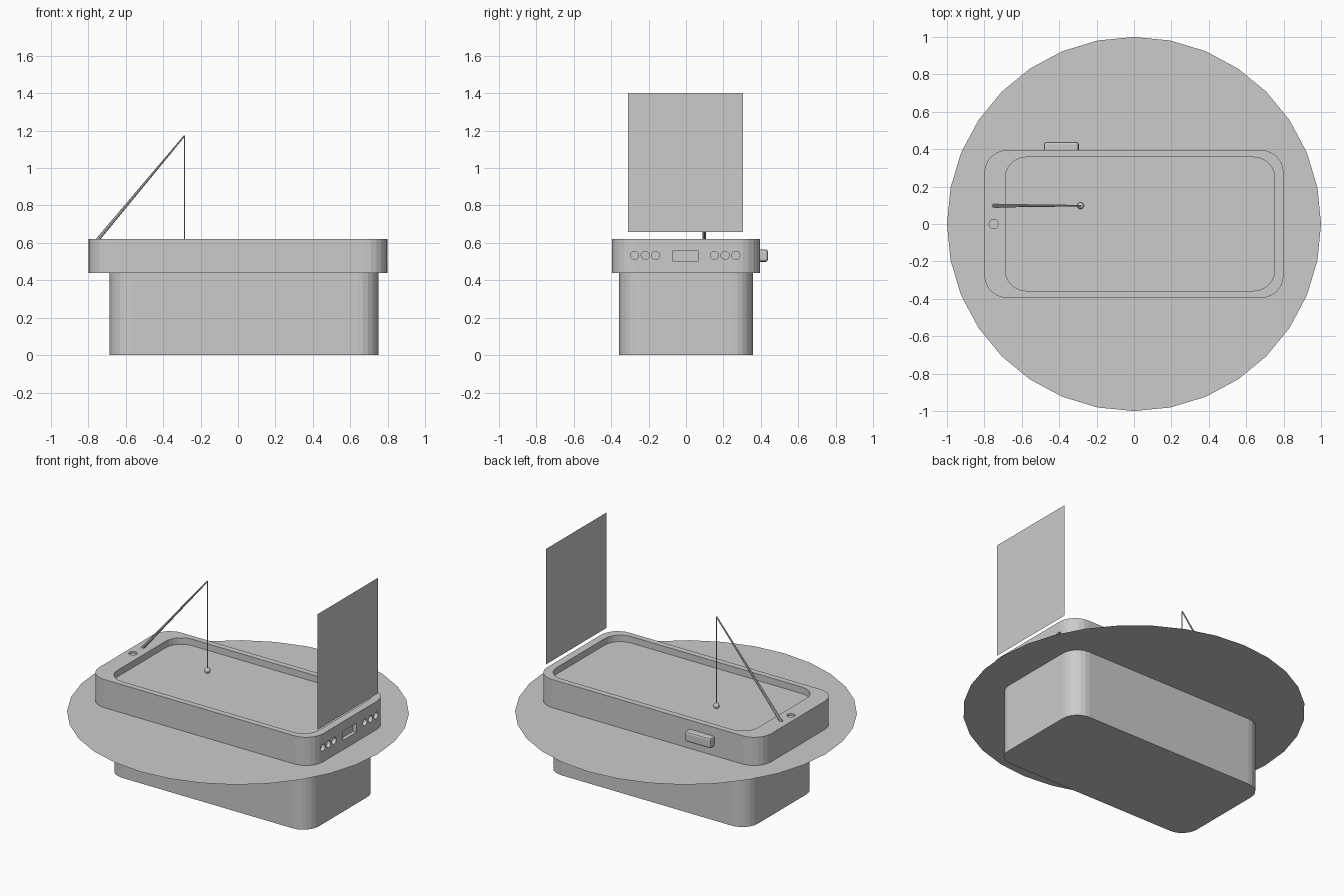
import bpy, bmesh
from math import cos, sin, pi
from mathutils import Vector, Matrix

if "Cube" in bpy.data.objects:
    bpy.data.objects.remove(bpy.data.objects["Cube"])


def make_object(name, bm):
    bmesh.ops.recalc_face_normals(bm, faces=bm.faces)
    mesh = bpy.data.meshes.new(name)
    bm.to_mesh(mesh)
    bm.free()
    ob = bpy.data.objects.new(name, mesh)
    bpy.context.collection.objects.link(ob)
    return ob


def rounded_slab(name, x0, x1, y0, y1, z0, z1, r, seg=6):
    """Rounded rectangle extruded upwards."""
    bm = bmesh.new()
    corners = [(x1 - r, y1 - r), (x0 + r, y1 - r), (x0 + r, y0 + r), (x1 - r, y0 + r)]
    verts = []
    for q, (cx, cy) in enumerate(corners):
        for i in range(seg + 1):
            a = (q + i / seg) * pi / 2
            verts.append(bm.verts.new((cx + r * cos(a), cy + r * sin(a), z0)))
    face = bm.faces.new(verts)
    ext = bmesh.ops.extrude_face_region(bm, geom=[face], use_keep_orig=True)
    top = [g for g in ext["geom"] if isinstance(g, bmesh.types.BMVert)]
    bmesh.ops.translate(bm, verts=top, vec=(0, 0, z1 - z0))
    return make_object(name, bm)


def rod(name, a, b, r1, r2, sides=8):
    """Tapered cylinder between two points."""
    a, b = Vector(a), Vector(b)
    d = b - a
    mat = Matrix.Translation((a + b) / 2) @ d.to_track_quat('Z', 'Y').to_matrix().to_4x4()
    bm = bmesh.new()
    bmesh.ops.create_cone(bm, cap_ends=True, segments=sides, radius1=r1, radius2=r2,
                          depth=d.length, matrix=mat)
    return make_object(name, bm)


def box(name, centre, size, bevel=0.0):
    bm = bmesh.new()
    bmesh.ops.create_cube(bm, size=1, matrix=Matrix.Translation(centre) @ Matrix.Diagonal((*size, 1)))
    if bevel:
        bmesh.ops.bevel(bm, geom=bm.edges[:], offset=bevel, segments=2, profile=0.5, affect='EDGES')
    return make_object(name, bm)


def cut(target, cutter):
    """Subtract the cutter, apply, and remove it."""
    cutter.hide_render = True
    mod = target.modifiers.new("cut", 'BOOLEAN')
    mod.operation, mod.solver, mod.object = 'DIFFERENCE', 'EXACT', cutter
    bpy.context.view_layer.objects.active = target
    bpy.ops.object.modifier_apply(modifier=mod.name)
    bpy.data.objects.remove(cutter)


# handset body with recessed screen
body = rounded_slab("handset_body", -0.8, 0.8, -0.395, 0.395, 0.44, 0.622, 0.12)
cut(body, rounded_slab("screen_cutter", -0.688, 0.752, -0.357, 0.357, 0.58, 0.7, 0.11))

# round button dimple, speaker holes and socket on the right end
cut(body, rod("button_cutter", (-0.75, 0, 0.61), (-0.75, 0, 0.7), 0.025, 0.025, 16))
for y in (-0.275, -0.218, -0.162, 0.152, 0.209, 0.266):
    cut(body, rod("hole_cutter", (0.775, y, 0.533), (0.9, y, 0.533), 0.022, 0.022, 16))
cut(body, box("socket_cutter", (0.82, -0.003, 0.53), (0.09, 0.135, 0.058)))

# side switch on the back
box("side_switch", (-0.388, 0.41, 0.532), (0.186, 0.056, 0.066), 0.012)

# deep block under the screen
rounded_slab("lower_tank", -0.686, 0.75, -0.357, 0.357, 0, 0.44, 0.11)

# thin round sheet
bm = bmesh.new()
bmesh.ops.create_circle(bm, cap_ends=True, segments=32, radius=1,
                        matrix=Matrix.Translation((0, 0, 0.44)))
make_object("round_sheet", bm)

# upright panel above the right end
bm = bmesh.new()
bm.faces.new([bm.verts.new((0.785, y, z)) for y, z in
              ((-0.31, 0.657), (0.305, 0.657), (0.305, 1.402), (-0.31, 1.402))])
make_object("upright_panel", bm)

# fishing rod, line and float
rod("fishing_rod", (-0.752, 0.098, 0.615), (-0.286, 0.098, 1.173), 0.01, 0.004)
rod("fishing_line", (-0.286, 0.098, 0.6), (-0.286, 0.098, 1.173), 0.003, 0.003, 6)
bm = bmesh.new()
bmesh.ops.create_uvsphere(bm, u_segments=16, v_segments=8, radius=0.018,
                          matrix=Matrix.Translation((-0.286, 0.098, 0.598)))
make_object("float_ball", bm)
